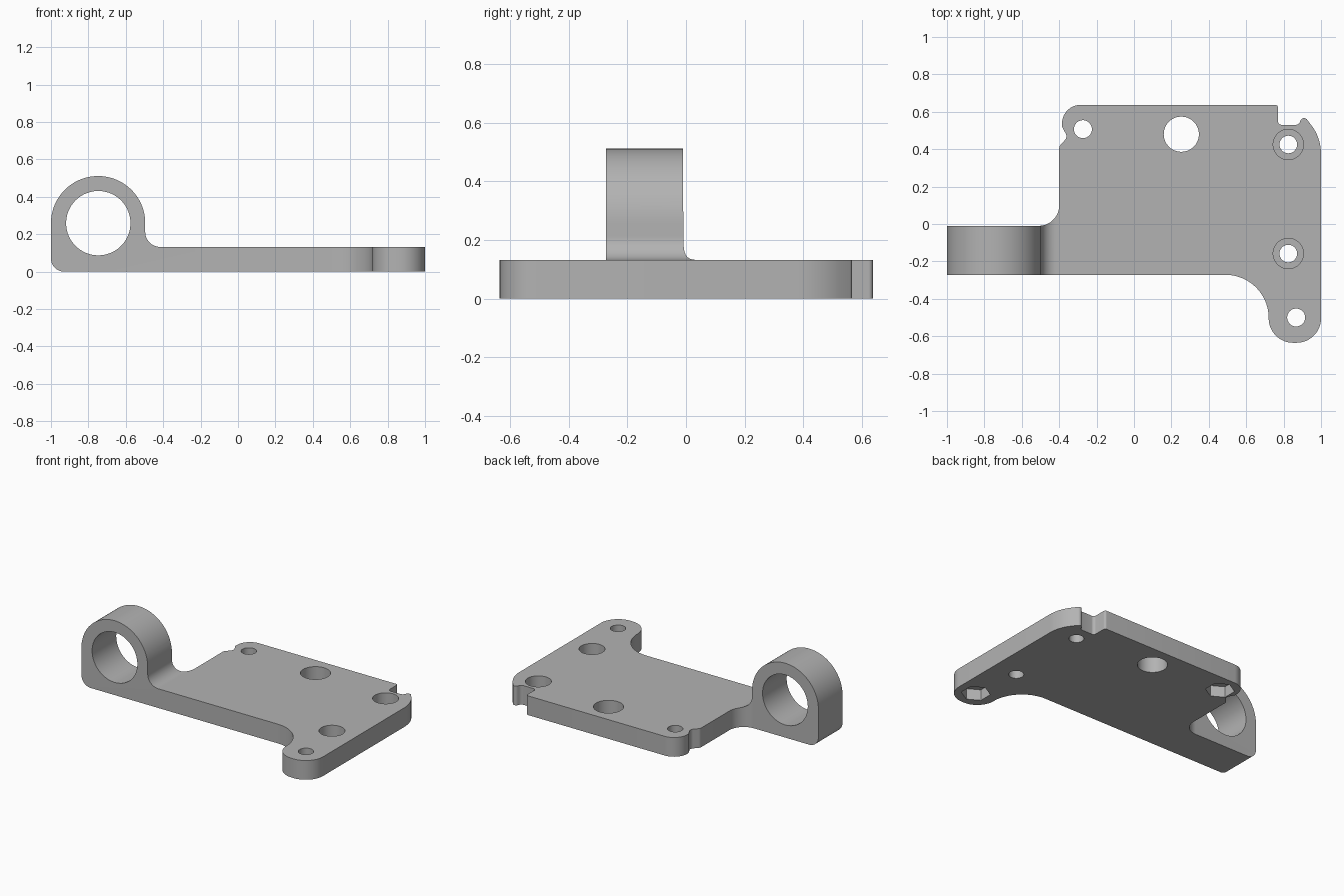
import bpy, bmesh, math
from mathutils import Vector

cube = bpy.data.objects.get("Cube")
if cube:
    bpy.data.objects.remove(cube, do_unlink=True)

grey = bpy.data.materials.new("machined grey")
grey.use_nodes = True
grey.diffuse_color = (0.45, 0.45, 0.45, 1)
grey.node_tree.nodes["Principled BSDF"].inputs["Base Color"].default_value = (0.45, 0.45, 0.45, 1)


def rounded(corners):
    """Polygon of (x, y, radius) corners, each replaced by a tangent arc."""
    out = []
    for i, (x, y, r) in enumerate(corners):
        p = Vector((x, y))
        a = (Vector(corners[i - 1][:2]) - p).normalized()
        b = (Vector(corners[(i + 1) % len(corners)][:2]) - p).normalized()
        if r == 0:
            arc = [p]
        else:
            half = a.angle(b) / 2
            centre = p + (a + b).normalized() * (r / math.sin(half))
            start = p + a * (r / math.tan(half)) - centre
            end = p + b * (r / math.tan(half)) - centre
            turn = start.angle_signed(end)
            steps = max(4, math.ceil(abs(turn) / math.radians(4)))
            arc = []
            for k in range(steps + 1):
                t = -turn * k / steps
                c, s = math.cos(t), math.sin(t)
                arc.append(centre + Vector((start.x * c - start.y * s, start.x * s + start.y * c)))
        for q in arc:
            if not out or (q - out[-1]).length > 0.002:
                out.append(q)
    return out


def circle(x, y, r, sides=72, phase=0.0):
    return [Vector((x + r * math.cos(phase + math.tau * i / sides),
                    y + r * math.sin(phase + math.tau * i / sides))) for i in range(sides)]


def prism(name, points, low, high, axis="z"):
    """Extrude a flat outline along z, or an x-z profile along y."""
    place = (lambda p, h: (p.x, p.y, h)) if axis == "z" else (lambda p, h: (p.x, h, p.y))
    bm = bmesh.new()
    rings = [[bm.verts.new(place(p, h)) for p in points] for h in (low, high)]
    bm.faces.new(rings[0])
    bm.faces.new(rings[1])
    n = len(points)
    for i in range(n):
        j = (i + 1) % n
        bm.faces.new((rings[0][i], rings[0][j], rings[1][j], rings[1][i]))
    bmesh.ops.recalc_face_normals(bm, faces=bm.faces)
    mesh = bpy.data.meshes.new(name)
    bm.to_mesh(mesh)
    bm.free()
    mesh.materials.append(grey)
    obj = bpy.data.objects.new(name, mesh)
    bpy.context.collection.objects.link(obj)
    return obj


def combine(target, tool, operation):
    """Apply a boolean and throw the tool away."""
    mod = target.modifiers.new("cut", "BOOLEAN")
    mod.operation, mod.object, mod.solver = operation, tool, "EXACT"
    bpy.context.view_layer.objects.active = target
    bpy.ops.object.modifier_apply(modifier=mod.name)
    bpy.data.objects.remove(tool, do_unlink=True)


# Plan outline: lug arm, foot, corner notch, rounded ear
plan = rounded([
    (-1.1, -0.272, 0), (0.72, -0.272, 0.23),
    (0.72, -0.635, 0.131), (1.0, -0.635, 0.131),
    (1.0, 0.46, 0.25), (0.905, 0.585, 0.02), (0.88, 0.53, 0.025),
    (0.77, 0.53, 0.02), (0.77, 0.637, 0.015),
    (-0.385, 0.637, 0.1), (-0.385, 0.52, 0.03),
    (-0.355, 0.465, 0.03), (-0.4, 0.415, 0.03),
    (-0.4, -0.01, 0.11), (-1.1, -0.01, 0)])

# Side-on profile: clamp ring blending into the flat plate
profile = rounded([
    (-1.0, 0, 0.07), (1.1, 0, 0), (1.1, 0.132, 0), (-0.496, 0.132, 0.08),
    (-0.496, 0.511, 0.252), (-1.0, 0.511, 0.252)])

bracket = prism("mounting_bracket", plan, -0.1, 0.6)
combine(bracket, prism("profile_tool", profile, -0.8, 0.8, "y"), "INTERSECT")

# Clamp ring bore
combine(bracket, prism("bore_tool", circle(-0.747, 0.259, 0.172, 96), -0.4, 0.1, "y"), "DIFFERENCE")

# Large plain hole
combine(bracket, prism("hole_tool", circle(0.253, 0.48, 0.094), -0.1, 0.3), "DIFFERENCE")

# Counterbored screw holes
for y in (0.425, -0.158):
    combine(bracket, prism("hole_tool", circle(0.825, y, 0.047), -0.1, 0.3), "DIFFERENCE")
    combine(bracket, prism("counterbore_tool", circle(0.825, y, 0.081), 0.055, 0.3), "DIFFERENCE")

# Bolt holes with hexagonal nut pockets underneath
for x, y in ((-0.273, 0.507), (0.867, -0.5)):
    combine(bracket, prism("hole_tool", circle(x, y, 0.048), -0.1, 0.3), "DIFFERENCE")
    combine(bracket, prism("nut_tool", circle(x, y, 0.092, 6, math.pi / 6), -0.1, 0.075), "DIFFERENCE")

bpy.ops.object.select_all(action="DESELECT")
bracket.select_set(True)
bpy.context.view_layer.objects.active = bracket
bpy.ops.object.shade_smooth_by_angle(angle=math.radians(30))
